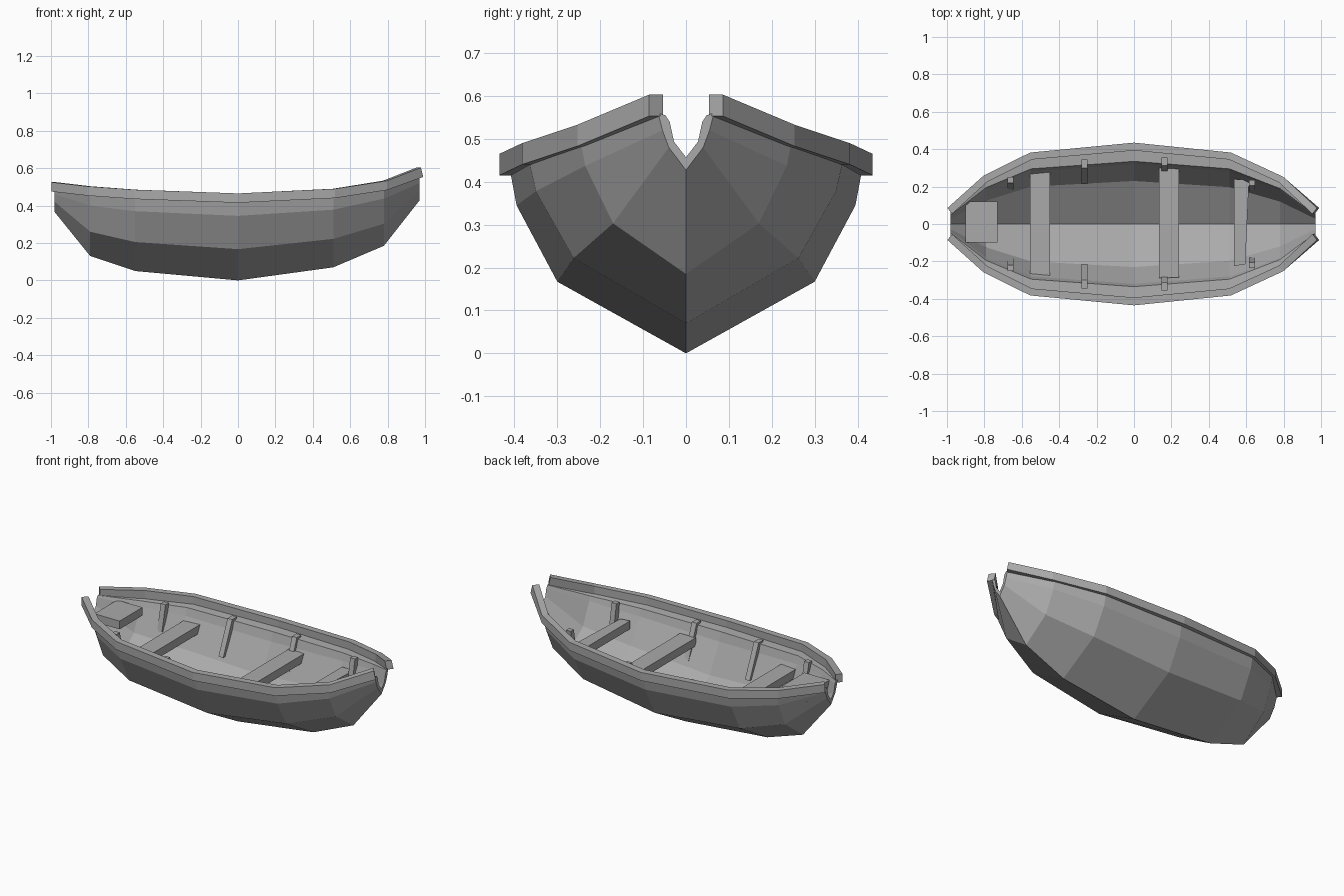
import bpy, bmesh

wood = bpy.data.materials.new("weathered_grey")
wood.diffuse_color = (0.4, 0.4, 0.4, 1)


def loft(name, rings, cap=True, extra=()):
    """Skin closed rings of equal length into one solid."""
    bm = bmesh.new()
    vs = [[bm.verts.new(p) for p in r] for r in rings]
    n = len(vs[0])
    for a, b in zip(vs, vs[1:]):
        for i in range(n):
            bm.faces.new((a[i], a[(i + 1) % n], b[(i + 1) % n], b[i]))
    for r in (vs[0], vs[-1]):
        if cap:
            bm.faces.new(r)
        for ids in extra:
            bm.faces.new([r[i] for i in ids])
    bmesh.ops.recalc_face_normals(bm, faces=bm.faces)
    me = bpy.data.meshes.new(name)
    bm.to_mesh(me)
    bm.free()
    me.materials.append(wood)
    ob = bpy.data.objects.new(name, me)
    bpy.context.collection.objects.link(ob)
    return ob


# Hull stations: x, keel z, lower chine y z, upper chine y z, sheer y z, wall, floor
stations = [
    (-0.98, 0.365, 0.040, 0.42, 0.055, 0.46, 0.065, 0.495, 0.012, 0.03),
    (-0.79, 0.13, 0.175, 0.26, 0.235, 0.40, 0.250, 0.455, 0.05, 0.05),
    (-0.55, 0.05, 0.265, 0.205, 0.350, 0.37, 0.365, 0.44, 0.065, 0.06),
    (0.00, 0.00, 0.300, 0.167, 0.395, 0.345, 0.410, 0.425, 0.07, 0.06),
    (0.51, 0.07, 0.262, 0.222, 0.350, 0.378, 0.365, 0.445, 0.065, 0.06),
    (0.78, 0.185, 0.170, 0.303, 0.235, 0.437, 0.245, 0.49, 0.05, 0.05),
    (0.97, 0.427, 0.040, 0.48, 0.055, 0.52, 0.065, 0.56, 0.012, 0.03),
]
rings = []
for x, k, y1, z1, y2, z2, y3, z3, t, f in stations:
    outer = [(y3, z3), (y2, z2), (y1, z1)]
    inner = [(y3 - t - 0.005, z3 - 0.005), (y2 - t - 0.005, z2 + 0.02), (y1 - t, z1 + f * 0.45)]
    ring = []
    for half, kz, flip in ((outer, k, 1), (inner, k + f, -1)):
        ring += [(x, flip * y, z) for y, z in half] + [(x, 0, kz)]
        ring += [(x, -flip * y, z) for y, z in reversed(half)]
    rings.append(ring)
# End faces bridge the outer and inner skins, leaving the ends open
loft("hull", rings, cap=False,
     extra=[(i, i + 1, 12 - i, 13 - i) for i in range(6)])

# Gunwale rails: outer x y, inner x y, top z
rail = [
    (-0.998, 0.085, -0.972, 0.055, 0.525),
    (-0.805, 0.258, -0.785, 0.225, 0.503),
    (-0.555, 0.382, -0.545, 0.345, 0.485),
    (0.000, 0.435, 0.000, 0.393, 0.465),
    (0.518, 0.382, 0.508, 0.345, 0.490),
    (0.797, 0.253, 0.775, 0.222, 0.533),
    (0.990, 0.086, 0.966, 0.054, 0.603),
]
for s, side in ((1, "left"), (-1, "right")):
    rings = []
    for xo, yo, xi, yi, z in rail:
        d = 0.012 if xo > 0.9 else 0
        rings.append([(xo - d, s * yo, z), (xo, s * yo, z - 0.05),
                      (xi, s * yi, z - 0.05), (xi - d, s * yi, z)])
    loft("gunwale_" + side, rings)

# Benches: plan corners, top z
benches = {
    "stern_seat": ([(-0.90, -0.10), (-0.73, -0.10), (-0.73, 0.12), (-0.90, 0.12)], 0.455),
    "rear_bench": ([(-0.555, -0.265), (-0.45, -0.275), (-0.45, 0.28), (-0.555, 0.27)], 0.365),
    "middle_bench": ([(0.135, -0.29), (0.24, -0.285), (0.24, 0.295), (0.135, 0.30)], 0.365),
    "front_bench": ([(0.535, -0.225), (0.595, -0.215), (0.615, 0.235), (0.535, 0.24)], 0.385),
}
for name, (plan, z) in benches.items():
    loft(name, [[(x, y, z - h) for x, y in plan] for h in (0, 0.05)])

# Ribs leaning against the inner walls: x, foot y z, head inner y, head outer y, head z
ribs = [
    (-0.66, 0.185, 0.30, 0.220, 0.252, 0.455),
    (-0.265, 0.213, 0.24, 0.300, 0.345, 0.44),
    (0.163, 0.235, 0.24, 0.312, 0.355, 0.44),
    (0.63, 0.180, 0.33, 0.205, 0.235, 0.475),
]
for n, (x, fy, fz, yi, yo, hz) in enumerate(ribs):
    for s, side in ((1, "left"), (-1, "right")):
        prof = [(fy, fz), (yi, hz), (yo, hz), (fy + 0.04, fz)]
        loft(f"rib_{n + 1}_{side}",
             [[(x + dx, s * y, z) for y, z in prof] for dx in (-0.016, 0.016)])
